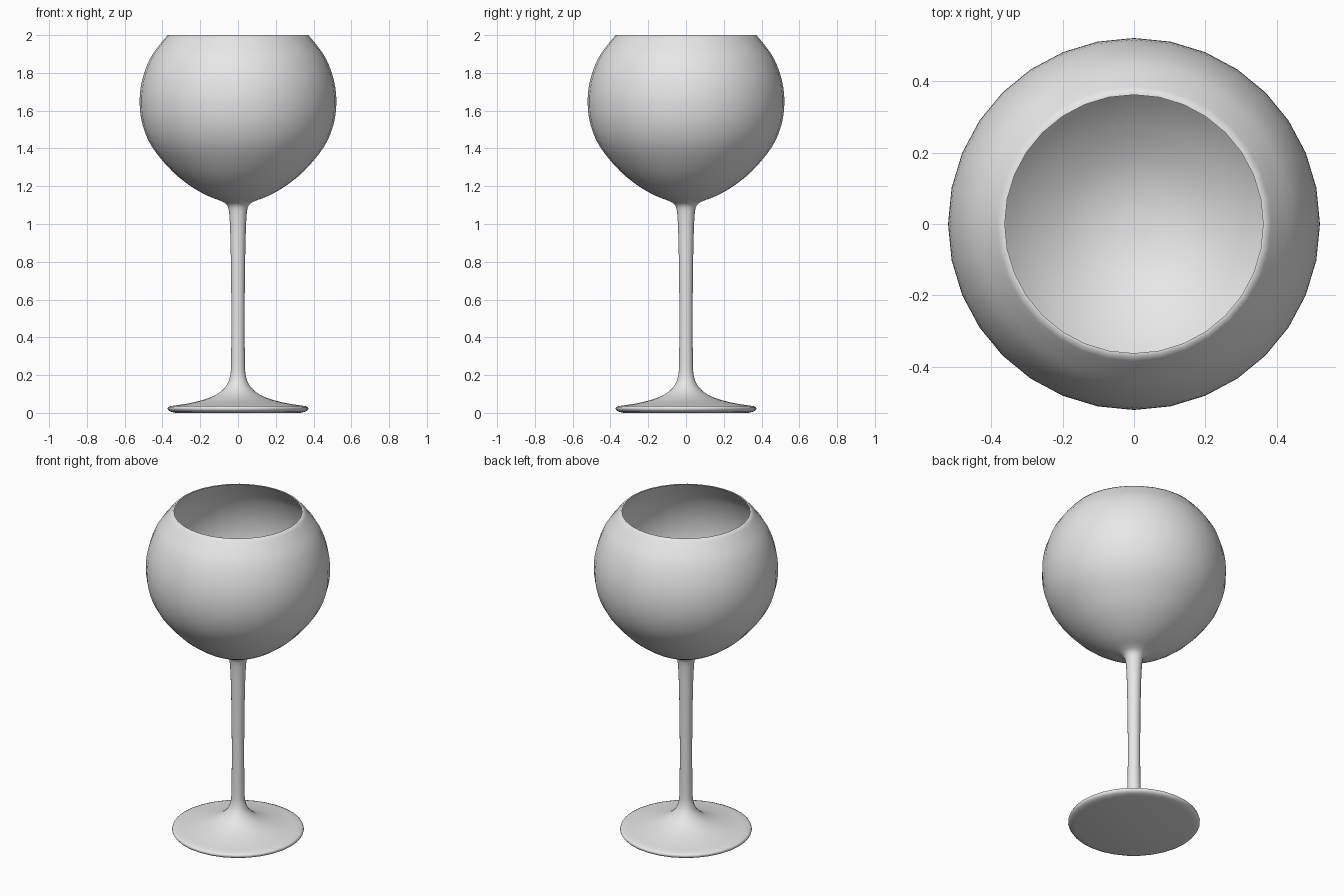
import bpy, bmesh, math
from mathutils import Vector

if "Cube" in bpy.data.objects:
    bpy.data.objects.remove(bpy.data.objects["Cube"])

SIDES = 32

glass = bpy.data.materials.new("pale_grey_glass")
glass.diffuse_color = (0.8, 0.8, 0.8, 1)
glass.use_nodes = True
glass.node_tree.nodes["Principled BSDF"].inputs["Base Color"].default_value = glass.diffuse_color


def smooth_path(pts, steps=3):
    """Catmull-Rom curve through (radius, height) points."""
    p = [Vector(q) for q in pts]
    p = [2 * p[0] - p[1]] + p + [2 * p[-1] - p[-2]]
    out = []
    for a, b, c, d in zip(p, p[1:], p[2:], p[3:]):
        for i in range(steps):
            t = i / steps
            out.append(0.5 * (2 * b + (c - a) * t + (2 * a - 5 * b + 4 * c - d) * t * t
                              + (3 * b - a - 3 * c + d) * t ** 3))
    return out + [p[-2]]


def lathe(name, profile):
    """Revolve a profile about z."""
    bm = bmesh.new()
    verts = [bm.verts.new((max(r, 0), 0, z)) for r, z in profile]
    edges = [bm.edges.new(pair) for pair in zip(verts, verts[1:])]
    bmesh.ops.spin(bm, geom=verts + edges, cent=(0, 0, 0), axis=(0, 0, 1),
                   angle=math.tau, steps=SIDES, use_duplicate=False)
    bmesh.ops.remove_doubles(bm, verts=bm.verts, dist=0.0003)
    bmesh.ops.recalc_face_normals(bm, faces=bm.faces)
    mesh = bpy.data.meshes.new(name)
    bm.to_mesh(mesh)
    bm.free()
    mesh.materials.append(glass)
    obj = bpy.data.objects.new(name, mesh)
    bpy.context.collection.objects.link(obj)
    bpy.context.view_layer.objects.active = obj
    obj.select_set(True)
    bpy.ops.object.shade_smooth_by_angle(angle=math.radians(50))
    obj.select_set(False)
    return obj


# Foot: flat underside, rounded lip
foot = [(0, 0.004), (0.33, 0.004), (0.355, 0.006), (0.367, 0.012),
        (0.373, 0.022), (0.37, 0.031)]

# Foot slope, stem, and outside of the bowl
outside = smooth_path([
    (0.358, 0.036), (0.27, 0.049), (0.18, 0.07), (0.11, 0.1), (0.065, 0.14),
    (0.043, 0.19), (0.037, 0.26), (0.035, 0.5), (0.037, 0.75), (0.041, 0.95),
    (0.047, 1.06), (0.058, 1.1), (0.09, 1.122), (0.16, 1.149), (0.25, 1.2),
    (0.35, 1.281), (0.453, 1.405), (0.504, 1.52), (0.521, 1.64),
    (0.508, 1.76), (0.466, 1.875), (0.41, 1.955), (0.372, 2.0)])

# Inside of the bowl, rim down to the centre
inside = smooth_path([
    (0.362, 2.0), (0.402, 1.95), (0.457, 1.87), (0.499, 1.757), (0.512, 1.64),
    (0.495, 1.523), (0.445, 1.41), (0.344, 1.289), (0.246, 1.209),
    (0.156, 1.159), (0.07, 1.135), (0, 1.13)])

# Shift so the underside rests on the ground
profile = [(r, z if z > 0.005 else 0.0) for r, z in foot] + outside + inside
lathe("wine_glass", profile)
